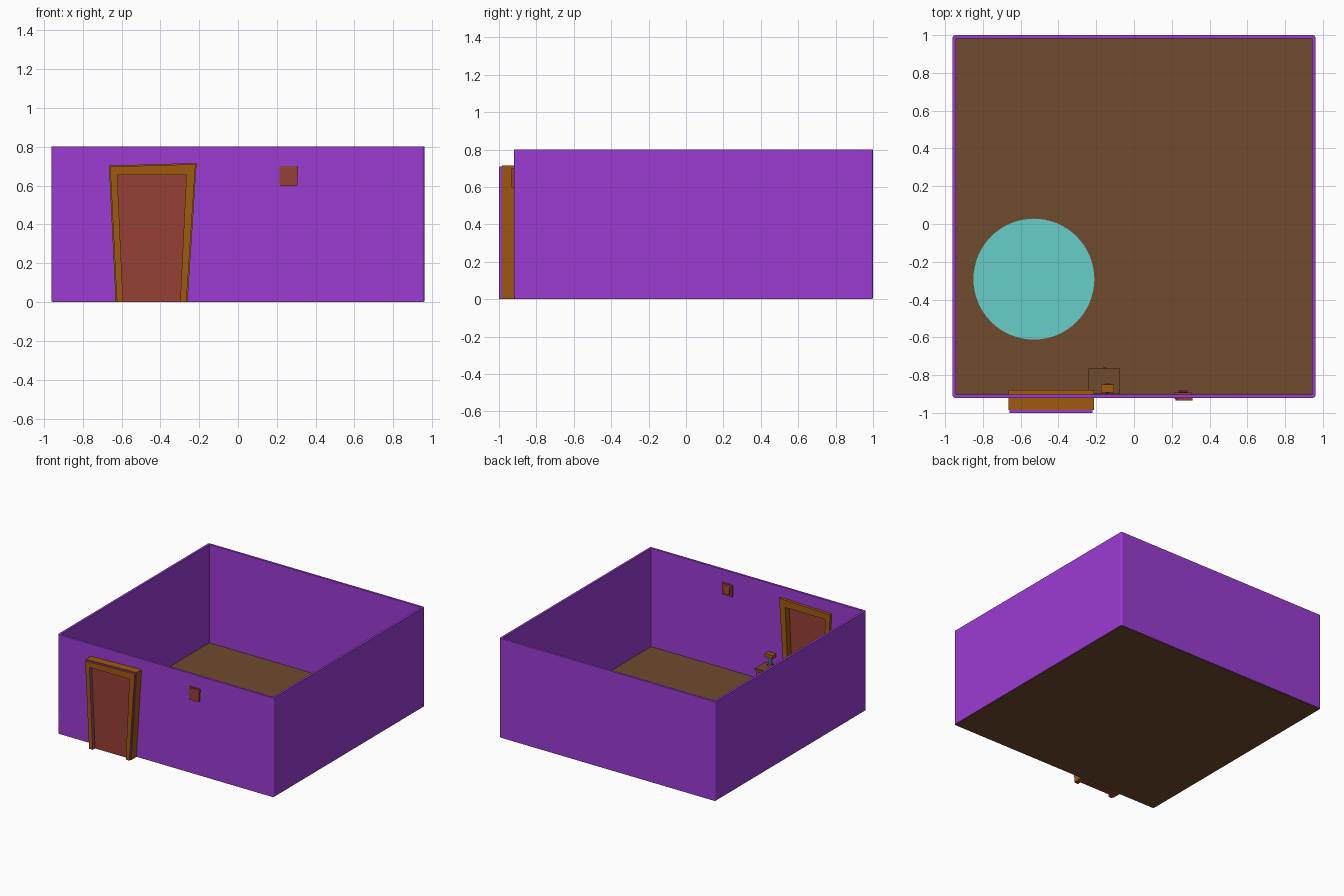
import bpy, bmesh, math
from mathutils import Matrix

if "Cube" in bpy.data.objects:
    bpy.data.objects.remove(bpy.data.objects["Cube"])


def mat(name, r, g, b):
    m = bpy.data.materials.new(name)
    m.diffuse_color = (r, g, b, 1)
    m.use_nodes = True
    m.node_tree.nodes["Principled BSDF"].inputs["Base Color"].default_value = m.diffuse_color
    return m


PURPLE = mat("purple wall", 0.33, 0.045, 0.65)
BROWN = mat("brown floor", 0.16, 0.07, 0.027)
AQUA = mat("aqua rug", 0.135, 0.62, 0.58)
ORANGE = mat("orange wood", 0.35, 0.10, 0.005)
RED = mat("red wood", 0.30, 0.05, 0.035)


def finish(bm, name, *mats):
    bmesh.ops.recalc_face_normals(bm, faces=bm.faces)
    me = bpy.data.meshes.new(name)
    bm.to_mesh(me)
    bm.free()
    ob = bpy.data.objects.new(name, me)
    bpy.context.collection.objects.link(ob)
    for m in mats:
        me.materials.append(m)
    return ob


def box(name, lo, hi, *mats, rot=None):
    bm = bmesh.new()
    bmesh.ops.create_cube(bm, size=1)
    size = [h - l for l, h in zip(lo, hi)]
    mid = [(h + l) / 2 for l, h in zip(lo, hi)]
    bmesh.ops.scale(bm, vec=size, verts=bm.verts)
    if rot:
        bmesh.ops.rotate(bm, matrix=Matrix.Rotation(rot, 3, 'X'), verts=bm.verts)
    bmesh.ops.translate(bm, vec=mid, verts=bm.verts)
    return finish(bm, name, *mats)


def prism(name, pts, y0, y1, *mats):
    """Extrude an x-z outline from y0 to y1."""
    bm = bmesh.new()
    f = bm.faces.new([bm.verts.new((x, y0, z)) for x, z in pts])
    r = bmesh.ops.extrude_face_region(bm, geom=[f])
    bmesh.ops.translate(bm, vec=(0, y1 - y0, 0),
                        verts=[v for v in r["geom"] if isinstance(v, bmesh.types.BMVert)])
    return finish(bm, name, *mats)


def cone(name, loc, r1, r2, depth, sides, *mats, axis='Z'):
    bm = bmesh.new()
    bmesh.ops.create_cone(bm, cap_ends=True, segments=sides, radius1=r1, radius2=r2, depth=depth)
    if axis == 'Y':
        bmesh.ops.rotate(bm, matrix=Matrix.Rotation(-math.pi / 2, 3, 'X'), verts=bm.verts)
    bmesh.ops.translate(bm, vec=loc, verts=bm.verts)
    return finish(bm, name, *mats)


def subtract(ob, cutter):
    m = ob.modifiers.new("cut", 'BOOLEAN')
    m.operation, m.object, m.solver = 'DIFFERENCE', cutter, 'EXACT'
    bpy.context.view_layer.objects.active = ob
    bpy.ops.object.modifier_apply(modifier=m.name)
    bpy.data.objects.remove(cutter)


# walls: rounded box, hollowed out, with a door opening
walls = box("walls", (-0.96, -0.92, 0.004), (0.96, 1.0, 0.8), PURPLE)
bm = bmesh.new()
bm.from_mesh(walls.data)
upright = [e for e in bm.edges if abs(e.verts[0].co.z - e.verts[1].co.z) > 0.1]
bmesh.ops.bevel(bm, geom=upright, offset=0.012, segments=3, profile=0.5, affect='EDGES')
bm.to_mesh(walls.data)
bm.free()
subtract(walls, box("room_cutter", (-0.942, -0.902, -0.1), (0.942, 0.982, 0.9), PURPLE))
opening = [(-0.60, -0.05), (-0.29, -0.05), (-0.255, 0.67), (-0.63, 0.67)]
subtract(walls, prism("door_cutter", opening, -1.1, -0.8, PURPLE))

# floor and rug
box("floor", (-0.955, -0.915, 0), (0.955, 0.995, 0.01), BROWN)
cone("rug", (-0.53, -0.292, 0.013), 0.32, 0.32, 0.008, 64, AQUA)


# door surround: crooked U-shaped frame through the wall
def u_shape(d):
    return [(-0.63 + d, 0), (-0.665 + d, 0.703 - d), (-0.213 - d, 0.716 - d), (-0.26 - d, 0),
            (-0.298, 0), (-0.266, 0.655), (-0.622, 0.655), (-0.592, 0)]


prism("door_frame", u_shape(0), -0.985, -0.88, ORANGE)
facing = prism("door_facing", u_shape(0.006), -1.0, -0.984, ORANGE, PURPLE)
for p in facing.data.polygons:
    p.material_index = 0 if abs(p.normal.y) > 0.9 else 1
prism("door", [(-0.594, 0), (-0.296, 0), (-0.264, 0.657), (-0.624, 0.657)], -0.97, -0.93, RED)

# wall switch: plate inside, tapered back outside, tilted rocker
box("switch_plate", (0.215, -0.927, 0.605), (0.305, -0.892, 0.70), RED)
prism("switch_back", [(0.22, 0.597), (0.305, 0.597), (0.31, 0.70), (0.224, 0.69)],
      -0.934, -0.915, RED)
box("switch_rocker", (0.235, -0.897, 0.62), (0.285, -0.885, 0.685), RED, rot=0.15)

# bedside cabinet with drawer and knob
box("cabinet_body", (-0.232, -0.895, 0.01), (-0.08, -0.772, 0.145), RED)
box("cabinet_top", (-0.24, -0.9, 0.145), (-0.075, -0.766, 0.16), BROWN)
box("cabinet_drawer", (-0.215, -0.775, 0.075), (-0.097, -0.768, 0.135), RED)
cone("drawer_knob", (-0.156, -0.763, 0.105), 0.008, 0.006, 0.012, 10, ORANGE, axis='Y')

# small lamp on the cabinet
cone("lamp_base", (-0.14, -0.87, 0.166), 0.025, 0.02, 0.012, 12, RED)
cone("lamp_stem", (-0.14, -0.87, 0.20), 0.012, 0.012, 0.07, 10, AQUA)
box("lamp_shade", (-0.175, -0.892, 0.228), (-0.105, -0.85, 0.255), ORANGE)
